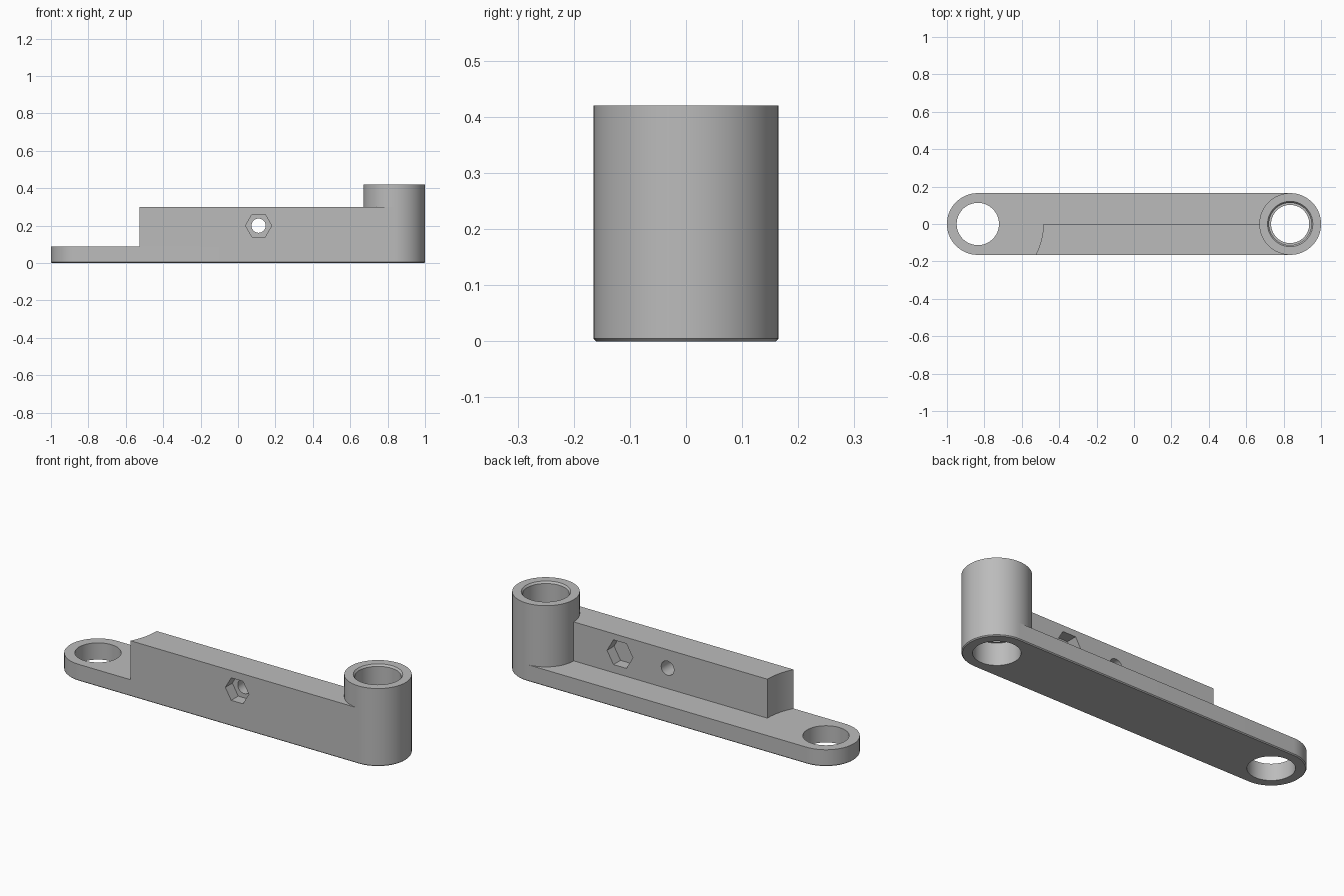
import bpy
import bmesh
from math import cos, sin, pi, sqrt

cube = bpy.data.objects.get("Cube")
if cube:
    bpy.data.objects.remove(cube, do_unlink=True)

R = 0.165          # outer radius of both ends
END = 0.835        # distance of each bore from the centre
BORE = 0.113
SLAB_TOP, WALL_TOP, TOWER_TOP = 0.09, 0.30, 0.42
SIDES = 96

grey = bpy.data.materials.new("grey")
grey.use_nodes = True
colour = (0.5, 0.5, 0.5, 1)
grey.diffuse_color = colour
grey.node_tree.nodes["Principled BSDF"].inputs["Base Color"].default_value = colour


def arc(cx, cy, r, start, end, steps):
    """Points along an arc, both ends included."""
    angles = [start + (end - start) * i / steps for i in range(steps + 1)]
    return [(cx + r * cos(a), cy + r * sin(a)) for a in angles]


def circle(cx, cy, r, sides=SIDES):
    return arc(cx, cy, r, 0, 2 * pi, sides)[:-1]


def loft(name, rings, closed=False):
    """Skin matching rings of points; cap the ends, or join last to first."""
    bm = bmesh.new()
    rows = [[bm.verts.new(p) for p in ring] for ring in rings]
    pairs = list(zip(rows, rows[1:]))
    if closed:
        pairs.append((rows[-1], rows[0]))
    else:
        bm.faces.new(rows[0])
        bm.faces.new(rows[-1])
    n = len(rows[0])
    for low, high in pairs:
        for i in range(n):
            j = (i + 1) % n
            bm.faces.new((low[i], low[j], high[j], high[i]))
    bmesh.ops.recalc_face_normals(bm, faces=bm.faces)
    mesh = bpy.data.meshes.new(name)
    bm.to_mesh(mesh)
    bm.free()
    mesh.materials.append(grey)
    obj = bpy.data.objects.new(name, mesh)
    bpy.context.collection.objects.link(obj)
    return obj


def upright(outline, z):
    return [(x, y, z) for x, y in outline]


def crosswise(outline, y):
    return [(x, y, z) for x, z in outline]


def activate(obj):
    bpy.ops.object.select_all(action='DESELECT')
    obj.select_set(True)
    bpy.context.view_layer.objects.active = obj


def cut(obj, cutter):
    cutter.hide_render = True
    mod = obj.modifiers.new("cut", 'BOOLEAN')
    mod.operation = 'DIFFERENCE'
    mod.solver = 'EXACT'
    mod.object = cutter
    activate(obj)
    bpy.ops.object.modifier_apply(modifier=mod.name)
    bpy.data.objects.remove(cutter, do_unlink=True)


def slab_outline(r):
    half = SIDES // 2
    return arc(END, 0, r, -pi / 2, pi / 2, half) + arc(-END, 0, r, pi / 2, 3 * pi / 2, half)


# Base slab with a fine chamfer underneath and a bore at each end
slab = loft("base_slab", [upright(slab_outline(R - 0.005), 0),
                          upright(slab_outline(R), 0.005),
                          upright(slab_outline(R), SLAB_TOP)])
for x in (-END, END):
    cut(slab, loft("bore_cutter", [upright(circle(x, 0, BORE), z) for z in (-0.1, 0.2)]))

# Tower: a turned tube with a chamfered mouth and a narrower inner collar
tower_profile = [(R, SLAB_TOP), (R, TOWER_TOP), (0.121, TOWER_TOP), (BORE, 0.41),
                 (BORE, 0.27), (0.102, 0.27), (0.102, 0.12), (BORE, 0.12), (BORE, SLAB_TOP)]
tower = loft("bearing_tower",
             [upright(circle(END, 0, r), z) for r, z in tower_profile], closed=True)

# Wall along the front half, hollowed at one end and set into the tower at the other
clearance = 0.35
low_angle = -math_angle if (math_angle := None) else -sqrt(0)
corner_x = -END + sqrt(clearance ** 2 - R ** 2)
from math import atan2
low_angle = atan2(-R, corner_x + END)
wall_outline = ([(END, -R)] + arc(END, 0, 0.14, -pi / 2, -pi, 16)
                + arc(-END, 0, clearance, 0, low_angle, 16))
wall = loft("side_wall", [upright(wall_outline, z) for z in (SLAB_TOP, WALL_TOP)])

# Nut pockets on both faces and a bolt hole right through
for x, r, sides, y0, y1 in ((0.11, 0.07, 6, -0.3, -0.105),
                            (0.394, 0.077, 6, -0.06, 0.1),
                            (0.11, 0.038, 32, -0.3, 0.1)):
    outline = circle(x, 0.2, r, sides)
    cut(wall, loft("pocket_cutter", [crosswise(outline, y) for y in (y0, y1)]))

# Smooth curved sides, crisp edges
for obj in (slab, tower, wall):
    activate(obj)
    bpy.ops.object.shade_smooth_by_angle(angle=pi / 6)
